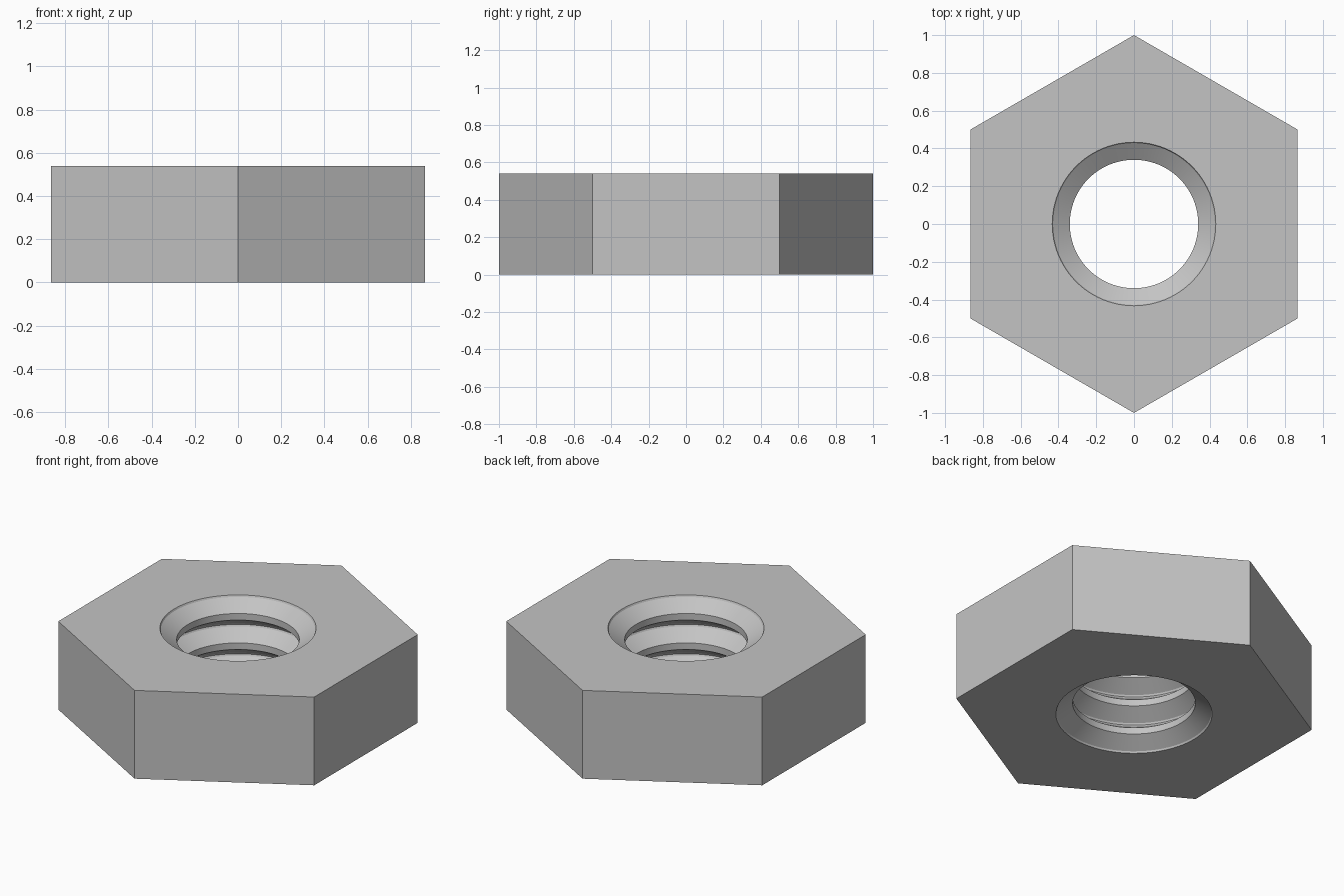
import bpy, bmesh, math

cube = bpy.data.objects.get("Cube")
if cube:
    bpy.data.objects.remove(cube, do_unlink=True)

HEIGHT, PITCHES, SEGMENTS = 0.54, 3, 96
PITCH = HEIGHT / PITCHES
ROOT, FLANK, CREST = 0.433, 0.428, 0.34   # bore radii


def ring(bm, radius, z, count):
    """Ring of vertices starting at the back corner."""
    angles = [math.pi / 2 + math.tau * i / count for i in range(count)]
    return [bm.verts.new((radius * math.cos(a), radius * math.sin(a), z)) for a in angles]


def bridge(bm, low, high, smooth=False):
    """Band of quads between two rings of equal count."""
    n = len(low)
    for i in range(n):
        j = (i + 1) % n
        bm.faces.new((low[i], low[j], high[j], high[i])).smooth = smooth


def cap(bm, hexagon, circle):
    """Flat face around the hole, one piece for each side of the hexagon."""
    step = SEGMENTS // 6
    for i in range(6):
        arc = [circle[(i * step + k) % SEGMENTS] for k in range(step, -1, -1)]
        bm.faces.new([hexagon[i], hexagon[(i + 1) % 6]] + arc)


# Ridged bore profile, repeated once per pitch
tooth = [(ROOT, 0), (FLANK, 0.01), (CREST, 0.07), (CREST, 0.11), (FLANK, 0.17)]
profile = [(r, z + PITCH * k) for k in range(PITCHES) for r, z in tooth]
profile.append((ROOT, HEIGHT))

bm = bmesh.new()
bore = [ring(bm, r, z, SEGMENTS) for r, z in profile]
for low, high in zip(bore, bore[1:]):
    bridge(bm, low, high, True)

# Hexagonal body with flat ends
bottom, top = ring(bm, 1, 0, 6), ring(bm, 1, HEIGHT, 6)
bridge(bm, bottom, top)
cap(bm, bottom, bore[0])
cap(bm, top, bore[-1])
bmesh.ops.recalc_face_normals(bm, faces=bm.faces)

mesh = bpy.data.meshes.new("hex_nut")
bm.to_mesh(mesh)
bm.free()
nut = bpy.data.objects.new("hex_nut", mesh)
bpy.context.collection.objects.link(nut)

# Plain grey metal
grey = bpy.data.materials.new("light grey")
grey.use_nodes = True
colour = (0.55, 0.55, 0.55, 1)
grey.diffuse_color = colour
grey.node_tree.nodes["Principled BSDF"].inputs["Base Color"].default_value = colour
mesh.materials.append(grey)

# Smooth round walls, sharp ridges
bpy.ops.object.select_all(action="DESELECT")
nut.select_set(True)
bpy.context.view_layer.objects.active = nut
bpy.ops.object.shade_smooth_by_angle(angle=math.radians(20))
